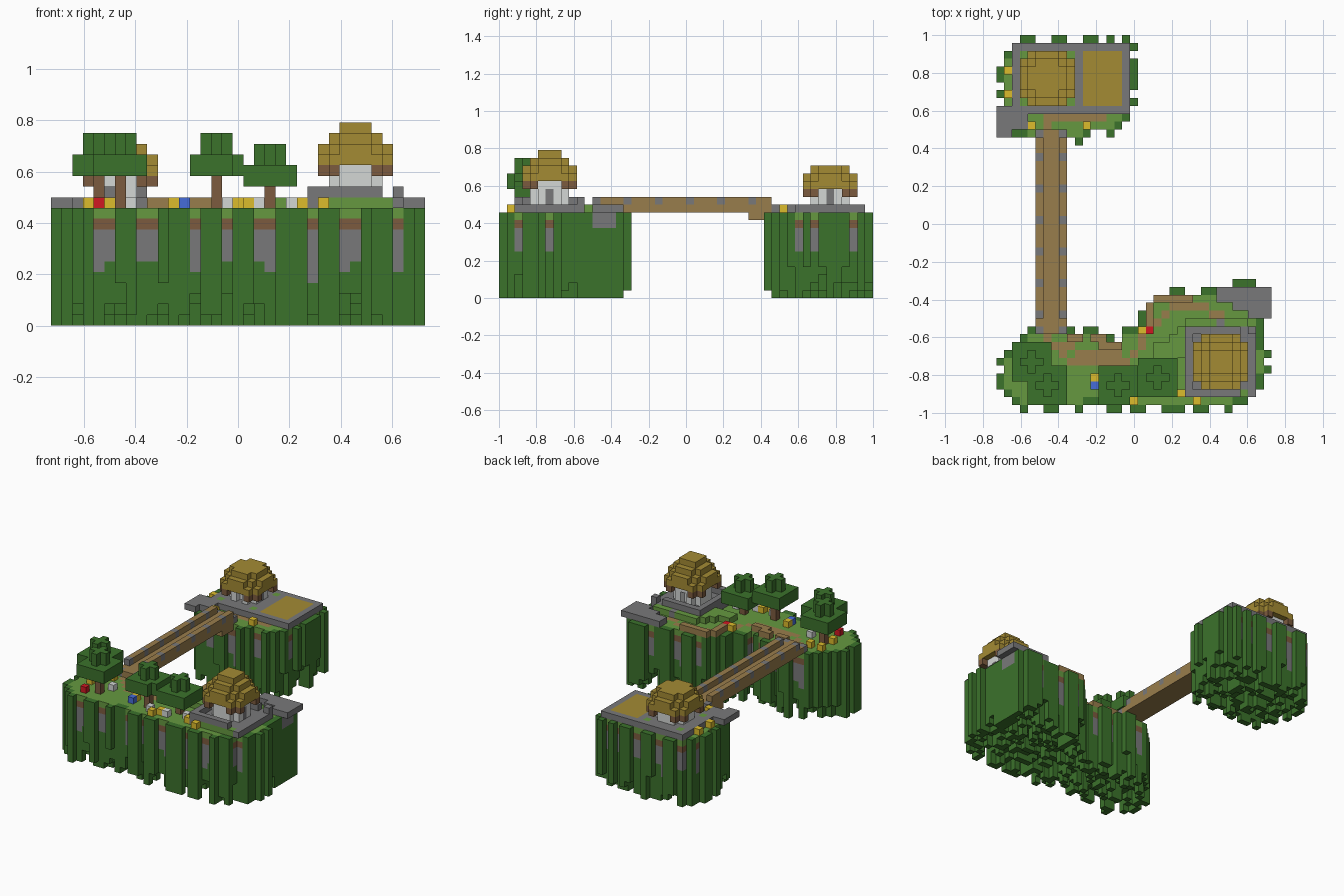
import bpy
import bmesh
import random

rng = random.Random(4)
cube = bpy.data.objects.get("Cube")
if cube:
    bpy.data.objects.remove(cube)

# Flat colours, given as display values and converted to linear
COLOURS = {
    "vine green": (59, 114, 43), "grass green": (102, 153, 64),
    "plank tan": (153, 125, 76), "bark brown": (124, 91, 62),
    "stone grey": (121, 121, 122), "thatch gold": (164, 139, 52),
    "plaster white": (212, 215, 213), "flower yellow": (220, 188, 44),
    "flower red": (208, 24, 34), "flower blue": (70, 108, 218),
}
VINE, GRASS, PLANK, BARK, STONE, THATCH, WHITE, YELLOW, RED, BLUE = range(len(COLOURS))


def linear(v):
    v /= 255
    return v / 12.92 if v <= 0.04045 else ((v + 0.055) / 1.055) ** 2.4


materials = []
for name, rgb in COLOURS.items():
    mat = bpy.data.materials.new(name)
    mat.use_nodes = True
    colour = tuple(linear(v) for v in rgb) + (1.0,)
    mat.diffuse_color = colour
    bsdf = mat.node_tree.nodes["Principled BSDF"]
    bsdf.inputs["Base Color"].default_value = colour
    bsdf.inputs["Roughness"].default_value = 0.9
    materials.append(mat)

# Block grid: every cell belongs to one part and has one colour
SIZE, WIDE, DEEP = 1 / 24, 35, 48
cells = {}


def put(part, i, j, k, colour):
    cells[i, j, k] = (part, colour)


def box(part, xs, ys, zs, colour):
    """Fill inclusive ranges of cells."""
    for i in range(xs[0], xs[1] + 1):
        for j in range(ys[0], ys[1] + 1):
            for k in range(zs[0], zs[1] + 1):
                put(part, i, j, k, colour)


def disc(part, ci, cj, k, r, colour, limit=9):
    """Square layer around a centre, its corners trimmed by the limit."""
    for a in range(-r, r + 1):
        for b in range(-r, r + 1):
            if abs(a) + abs(b) <= limit:
                put(part, ci + a, cj + b, k, colour)


# Island outlines: first row, then the column spans of each row
FRONT_ROWS = [[(3, 10), (13, 29)], [(2, 31)], [(1, 32)], [(1, 32)], [(1, 33)],
              [(1, 33)], [(2, 33)], [(3, 32)], [(4, 13), (16, 32)], [(5, 8), (18, 32)],
              [(19, 32)], [(19, 32)], [(20, 32)], [(21, 32)], [(29, 32)]]
BACK_ROWS = ([[(4, 10)], [(2, 14)], [(2, 15)], [(2, 16)]] + [[(1, 16)]] * 6
             + [[(2, 16)]] * 2)
FRONT_GAPS = {4, 5, 8, 9, 11, 12, 13, 16, 19, 20, 24, 27, 28, 30, 32}
BACK_GAPS = {2, 5, 6, 9, 10, 13, 15, 21, 24, 25, 29}
RIGHT_GAPS = {2, 4, 6, 38, 40, 45}
LEFT_GAPS = {5, 7, 9, 11, 39, 41, 44, 46}


def island(name, first_row, rows):
    plan = {(i, first_row + n) for n, spans in enumerate(rows)
            for lo, hi in spans for i in range(lo, hi + 1)}
    for i, j in sorted(plan):
        rim = any((i + a, j + b) not in plan for a, b in ((1, 0), (-1, 0), (0, 1), (0, -1)))
        put(name + "_grass", i, j, 10, GRASS)
        put(name + "_soil", i, j, 9, BARK)
        rock = rng.choice((4, 5, 6, 6, 6, 6))
        box(name + "_rock", (i, i), (j, j), (rock, 8), STONE)
        # Roots hang below the rock to uneven depths
        low = rng.choice((0, 0, 1, 2, 3) if rim else (0, 1, 2, 3, 4))
        box(name + "_roots", (i, i), (j, j), (low, rock - 1), VINE)
    # Hanging vines around the edge
    gaps = {(0, -1): FRONT_GAPS, (0, 1): BACK_GAPS, (1, 0): RIGHT_GAPS, (-1, 0): LEFT_GAPS}
    for i, j in sorted(plan):
        for (a, b), skipped in gaps.items():
            spot = (i + a, j + b)
            if spot in plan or spot + (10,) in cells:
                continue
            if (j if a else i) not in skipped:
                box(name + "_vines", (spot[0],) * 2, (spot[1],) * 2,
                    (rng.choice((0, 0, 0, 1, 1, 2, 4)), 10), VINE)


island("front_island", 1, FRONT_ROWS)
island("back_island", 35, BACK_ROWS)

# Flat stone ledges at the island corners
for j, lo in ((12, 32), (13, 30), (14, 28), (15, 28)):
    box("front_ledge", (lo, 34), (j, j), (11, 11), STONE)
box("front_ledge", (33, 33), (12, 14), (9, 10), STONE)
put("front_ledge", 32, 10, 12, STONE)
box("back_ledge", (0, 1), (35, 38), (11, 11), STONE)
box("back_ledge", (2, 3), (36, 38), (11, 11), STONE)


# Dirt paths follow a few corner points
def path(part, points):
    for (x0, y0), (x1, y1) in zip(points, points[1:]):
        steps = max(abs(x1 - x0), abs(y1 - y0))
        for s in range(steps + 1):
            i, j = round(x0 + (x1 - x0) * s / steps), round(y0 + (y1 - y0) * s / steps)
            if (i, j, 10) in cells:
                put(part, i, j, 10, PLANK)


path("front_path", [(6, 9), (7, 8), (9, 6), (16, 6), (20, 11), (22, 13), (25, 13), (28, 12)])
path("front_path", [(8, 8), (11, 7), (15, 7)])
path("back_path", [(6, 35), (6, 37), (13, 37), (13, 38)])
box("bay_fence", (9, 10), (9, 9), (11, 11), PLANK)
box("bay_fence", (12, 13), (9, 9), (11, 11), PLANK)
box("bay_fence", (13, 15), (8, 8), (11, 11), PLANK)
box("bay_fence", (19, 19), (11, 13), (11, 11), PLANK)
box("bay_fence", (20, 24), (14, 14), (11, 11), PLANK)

# Low grass bank rising in steps towards the front terrace
for i, top in ((20, 8), (21, 8), (22, 9), (23, 10)):
    box("grass_bank", (i, i), (7, top), (11, 11), GRASS)
box("grass_bank", (24, 31), (11, 11), (11, 11), GRASS)

# Bridge: deck, two side rails and stone studs
box("bridge_deck", (5, 8), (10, 35), (11, 11), PLANK)
box("bridge_deck", (5, 8), (32, 34), (10, 10), PLANK)
for i in (5, 8):
    box("bridge_rails", (i, i), (12, 34), (12, 12), PLANK)
    for j in (10, 12, 16, 20, 24, 28, 32, 35):
        put("bridge_studs", i, j, 12 if 11 < j < 35 else 11, STONE)


# Round huts with plaster walls and a domed thatch roof
def hut(name, ci, cj, floor, wall, layers, door):
    for k in range(floor, floor + wall):
        disc(name + "_walls", ci, cj, k, 2, WHITE, 3)
    for k in (floor, floor + 1):
        cells.pop((ci, cj + 2 * door, k), None)
        put(name + "_side_stone", ci + 2, cj, k, STONE)
    eave = floor + wall - 1
    for a in (-1, 1):
        for b in (-1, 1):
            put(name + "_eaves", ci + 3 * a, cj + 2 * b, eave, BARK)
            put(name + "_eaves", ci + 2 * a, cj + 3 * b, eave, BARK)
            put(name + "_eaves", ci + 2 * a, cj + 2 * b, eave, BARK)
    for n, (r, limit) in enumerate(layers):
        disc(name + "_roof", ci, cj, eave + 1 + n, r, THATCH, limit)


box("front_terrace", (24, 32), (2, 10), (11, 11), STONE)
box("front_terrace_grass", (25, 31), (2, 2), (11, 11), GRASS)
for lo, hi in (((24, 2), (30, 2)), ((24, 2), (24, 10)), ((24, 10), (30, 10))):
    box("front_terrace_wall", (lo[0], hi[0]), (lo[1], hi[1]), (12, 12), STONE)
put("front_step", 28, 11, 11, STONE)
hut("front_hut", 28, 6, 12, 3, ((3, 5), (3, 4), (2, 3), (1, 2)), 1)

box("back_terrace", (2, 16), (38, 46), (11, 11), STONE)
box("thatch_field", (11, 15), (39, 45), (11, 11), THATCH)
for i in (3, 9):
    for j in (39, 45):
        put("terrace_grass", i, j, 11, GRASS)
hut("back_hut", 6, 42, 12, 2, ((3, 5), (3, 4), (2, 3)), -1)


# Trees: trunk, wide canopy and a small cross-shaped crown
def tree(name, ci, cj, base):
    box(name + "_trunk", (ci, ci), (cj, cj), (11, base), BARK)
    for k in (base, base + 1):
        disc(name + "_leaves", ci, cj, k, 2, VINE)
        disc(name + "_leaves", ci, cj, k + 2, 1, VINE, 1)


for n, (i, j, base) in enumerate(((4, 6, 14), (6, 3, 14), (15, 3, 14), (20, 4, 13))):
    tree(f"tree_{n + 1}", i, j, base)
for k in (14, 15):
    del cells[17, 1, k]  # trimmed canopy corner

# Single-block flowers
FLOWERS = {
    YELLOW: [(12, 4), (17, 1), (18, 2), (23, 2), (25, 1), (18, 10), (3, 8), (3, 5), (5, 8),
             (1, 43), (1, 40), (4, 36), (11, 36)],
    RED: [(4, 2), (19, 10)], BLUE: [(12, 3)], WHITE: [(19, 2), (22, 3), (16, 2), (7, 5)],
}
for colour, spots in FLOWERS.items():
    for i, j in spots:
        put("flowers", i, j, 11, colour)

# Turn the cells into one mesh per part, keeping only outer faces
parts = {}
for cell, (part, colour) in cells.items():
    parts.setdefault(part, []).append((cell, colour))

for part, blocks in parts.items():
    bm = bmesh.new()
    corners = {}
    used = sorted({colour for _, colour in blocks})

    def corner(p):
        if p not in corners:
            corners[p] = bm.verts.new(((p[0] - WIDE / 2) * SIZE, (p[1] - DEEP / 2) * SIZE, p[2] * SIZE))
        return corners[p]

    for cell, colour in blocks:
        for axis in range(3):
            for side in (0, 1):
                beside = list(cell)
                beside[axis] += 2 * side - 1
                if tuple(beside) in cells:
                    continue
                quad = []
                for u, v in ((0, 0), (1, 0), (1, 1), (0, 1)):
                    p = list(cell)
                    p[axis] += side
                    p[(axis + 1) % 3] += u
                    p[(axis + 2) % 3] += v
                    quad.append(corner(tuple(p)))
                face = bm.faces.new(quad if side else quad[::-1])
                face.material_index = used.index(colour)
    mesh = bpy.data.meshes.new(part)
    bm.to_mesh(mesh)
    bm.free()
    for colour in used:
        mesh.materials.append(materials[colour])
    bpy.context.collection.objects.link(bpy.data.objects.new(part, mesh))
